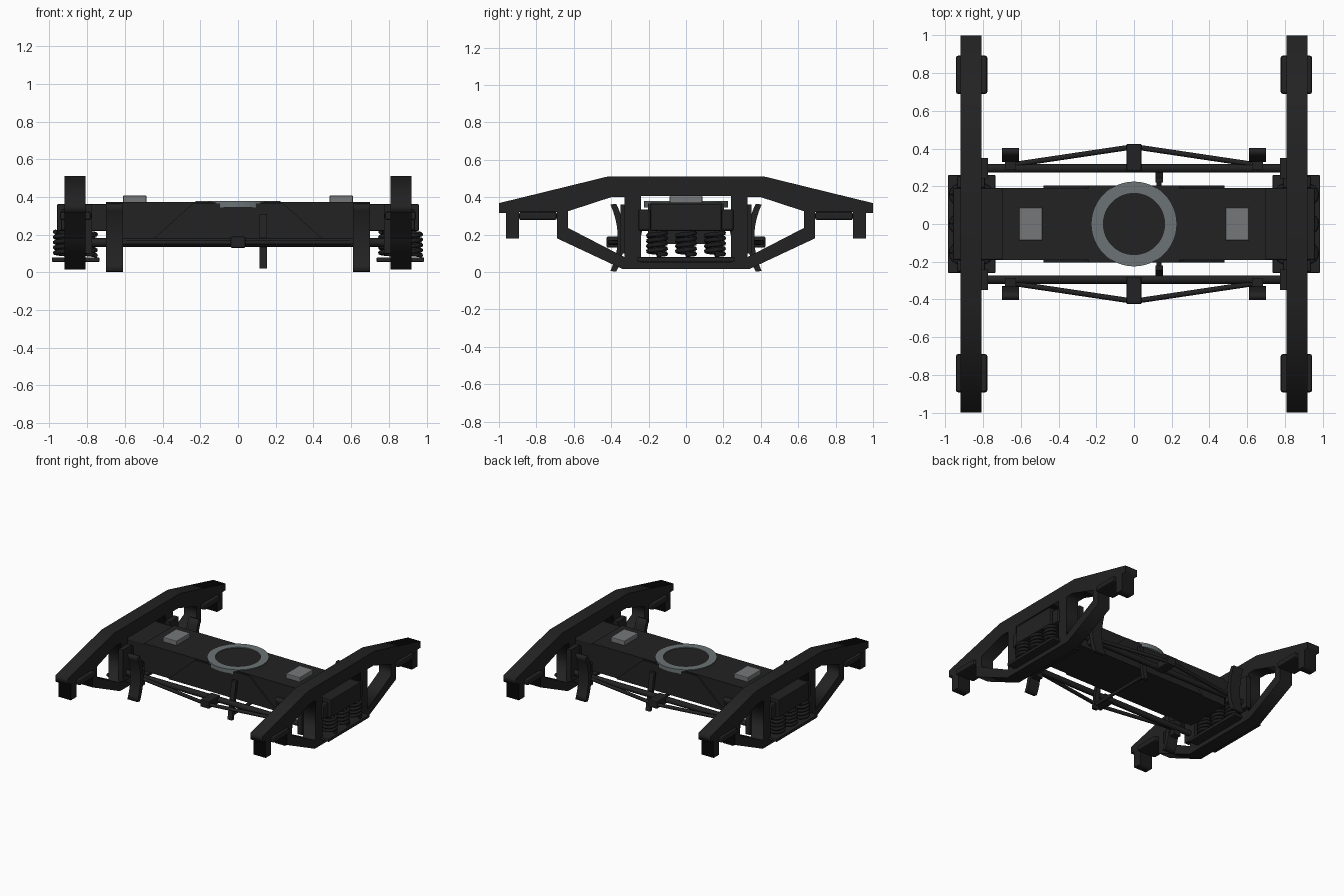
import bpy, bmesh, math
from mathutils import Matrix, Vector

if "Cube" in bpy.data.objects:
    bpy.data.objects.remove(bpy.data.objects["Cube"])


def material(name, col):
    m = bpy.data.materials.new(name)
    m.diffuse_color = (*col, 1)
    m.use_nodes = True
    m.node_tree.nodes["Principled BSDF"].inputs["Base Color"].default_value = m.diffuse_color
    return m


DARK = material("dark_steel", (0.016, 0.016, 0.016))
SPRING = material("spring_black", (0.011, 0.011, 0.011))
RING = material("bowl_grey", (0.15, 0.175, 0.18))
PAD = material("pad_grey", (0.18, 0.187, 0.192))


def add(name, mesh, mat):
    mesh.materials.clear()
    mesh.materials.append(mat)
    ob = bpy.data.objects.new(name, mesh)
    bpy.context.collection.objects.link(ob)
    return ob


def box(name, x, y, z, mat=DARK, bevel=0):
    bm = bmesh.new()
    bmesh.ops.create_cube(bm, size=1)
    for v in bm.verts:
        v.co = [a + (b - a) * (c + 0.5) for (a, b), c in zip((x, y, z), v.co)]
    if bevel:
        bmesh.ops.bevel(bm, geom=bm.edges[:], offset=bevel, segments=2, affect='EDGES', profile=0.5)
    me = bpy.data.meshes.new(name)
    bm.to_mesh(me)
    bm.free()
    return add(name, me, mat)


def from_curve(name, cu, mat, matrix=Matrix()):
    tmp = bpy.data.objects.new("tmp", cu)
    bpy.context.collection.objects.link(tmp)
    me = bpy.data.meshes.new_from_object(tmp.evaluated_get(bpy.context.evaluated_depsgraph_get()))
    bpy.data.objects.remove(tmp)
    me.transform(matrix)
    return add(name, me, mat)


def spline(cu, pts, cyclic):
    s = cu.splines.new('POLY')
    s.points.add(len(pts) - 1)
    for p, q in zip(s.points, pts):
        p.co = (*q, 1) if len(q) == 3 else (*q, 0, 1)
    s.use_cyclic_u = cyclic


def profile_x(name, loops, x0, x1, mat=DARK):
    """Fill (y, z) loops, holes included, and extrude along x."""
    cu = bpy.data.curves.new(name, 'CURVE')
    cu.dimensions = '2D'
    cu.fill_mode = 'BOTH'
    cu.extrude = (x1 - x0) / 2
    for l in loops:
        spline(cu, l, True)
    m = Matrix(((0, 0, 1, (x0 + x1) / 2), (1, 0, 0, 0), (0, 1, 0, 0), (0, 0, 0, 1)))
    return from_curve(name, cu, mat, m)


def tube(name, pts, r, mat=DARK, res=2):
    cu = bpy.data.curves.new(name, 'CURVE')
    cu.dimensions = '3D'
    cu.bevel_depth = r
    cu.bevel_resolution = res
    cu.use_fill_caps = True
    spline(cu, pts, False)
    ob = from_curve(name, cu, mat)
    for p in ob.data.polygons:
        p.use_smooth = len(p.vertices) == 4
    return ob


def span(s, a, b):
    return tuple(sorted((s * a, s * b)))


# Side frame outline and windows
half = [(0.42, 0.51), (1, 0.368), (1, 0.315), (0.963, 0.315), (0.963, 0.18), (0.893, 0.18),
        (0.893, 0.32), (0.69, 0.32), (0.69, 0.18), (0.34, 0.016)]
outline = half + [(-y, z) for y, z in reversed(half)]
bay = [(0.33, 0.40), (0.40, 0.40), (0.63, 0.325), (0.63, 0.235), (0.33, 0.08)]
window = [(-0.24, 0.05), (0.24, 0.05), (0.24, 0.405), (-0.24, 0.405)]
holes = [window, bay, [(-y, z) for y, z in bay]]

# Helical spring path
TURNS, N = 4.5, 14
helix = [(0.048 * math.cos(2 * math.pi * i / N), 0.048 * math.sin(2 * math.pi * i / N),
          0.09 + 0.125 * i / (TURNS * N)) for i in range(int(TURNS * N) + 1)]

# Brake shoe arc, concave towards the wheel
arc = [math.radians(-25 + 5 * i) for i in range(11)]
shoe = [(0.785 - 0.42 * math.cos(a), 0.183 + 0.42 * math.sin(a)) for a in arc]
shoe += [(0.785 - 0.455 * math.cos(a), 0.183 + 0.43 * math.sin(a)) for a in reversed(arc)]

for sx, side in ((-1, "left"), (1, "right")):
    profile_x(f"{side}_side_frame", [outline] + holes, *span(sx, 0.81, 0.92))
    box(f"{side}_spring_seat", span(sx, 0.735, 0.987), (-0.26, 0.26), (0.055, 0.08), bevel=0.006)
    for i in (-1, 0, 1):
        for x in (0.803, 0.922):
            pts = [(sx * x + px, 0.155 * i + py, pz) for px, py, pz in helix]
            tube(f"{side}_spring", pts, 0.0125, SPRING, 1)
    # Side bearing pad on the bolster
    box(f"{side}_side_bearing", span(sx, 0.485, 0.61), (-0.087, 0.087), (0.365, 0.408), PAD, 0.006)
    for sy, end in ((-1, "front"), (1, "back")):
        n = f"{end}_{side}_"
        box(n + "bearing_adapter", span(sx, 0.778, 0.945), span(sy, 0.69, 0.893), (0.277, 0.322), bevel=0.012)
        box(n + "column_guide", span(sx, 0.775, 0.815), span(sy, 0.24, 0.35), (0.1, 0.36))
        box(n + "friction_wedge", span(sx, 0.79, 0.94), span(sy, 0.19, 0.255), (0.22, 0.335), bevel=0.012)
        profile_x(n + "brake_shoe", [[(sy * y, z) for y, z in shoe]], *span(sx, 0.61, 0.70))
        box(n + "shoe_head", span(sx, 0.625, 0.685), span(sy, 0.29, 0.35), (0.1, 0.22))

# Bolster: deep middle, shallow ends, trapezoid side plates
box("bolster_body", (-0.70, 0.70), (-0.19, 0.19), (0.15, 0.372))
box("bolster_ends", (-0.96, 0.96), (-0.19, 0.19), (0.22, 0.362), bevel=0.006)
for sy, end in ((-1, "front"), (1, "back")):
    ob = box(f"{end}_bolster_plate", (-0.48, 0.48), span(sy, 0.185, 0.203), (0.15, 0.365))
    for v in ob.data.vertices:
        if v.co.z > 0.3:
            v.co.x *= 0.5
    # Brake beam, truss rods, strut and lever
    n = f"{end}_brake_"
    tube(n + "beam", [(-0.80, sy * 0.295, 0.158), (0.80, sy * 0.295, 0.158)], 0.023)
    for sx in (-1, 1):
        tube(n + "truss_rod", [(sx * 0.64, sy * 0.315, 0.158), (0, sy * 0.41, 0.158)], 0.014)
    box(n + "strut", (-0.04, 0.04), span(sy, 0.28, 0.425), (0.13, 0.19), bevel=0.008)
    ob = box(n + "lever", (0.113, 0.153), span(sy, 0.245, 0.27), (0.02, 0.31))
    for v in ob.data.vertices:
        v.co.y += sy * (0.165 - v.co.z) * 0.18
tube("brake_push_rod", [(0.133, -0.28, 0.055), (0.133, 0.28, 0.055)], 0.013)

# Centre bowl ring
bm = bmesh.new()
S = 48
rings = []
for r, z in ((0.165, 0.345), (0.225, 0.345), (0.225, 0.379), (0.165, 0.379)):
    rings.append([bm.verts.new((r * math.cos(2 * math.pi * i / S), r * math.sin(2 * math.pi * i / S), z))
                  for i in range(S)])
for a, b in zip(rings, rings[1:] + rings[:1]):
    for i in range(S):
        j = (i + 1) % S
        bm.faces.new((a[i], a[j], b[j], b[i]))
bmesh.ops.recalc_face_normals(bm, faces=bm.faces[:])
me = bpy.data.meshes.new("centre_bowl_ring")
bm.to_mesh(me)
bm.free()
add("centre_bowl_ring", me, RING)
